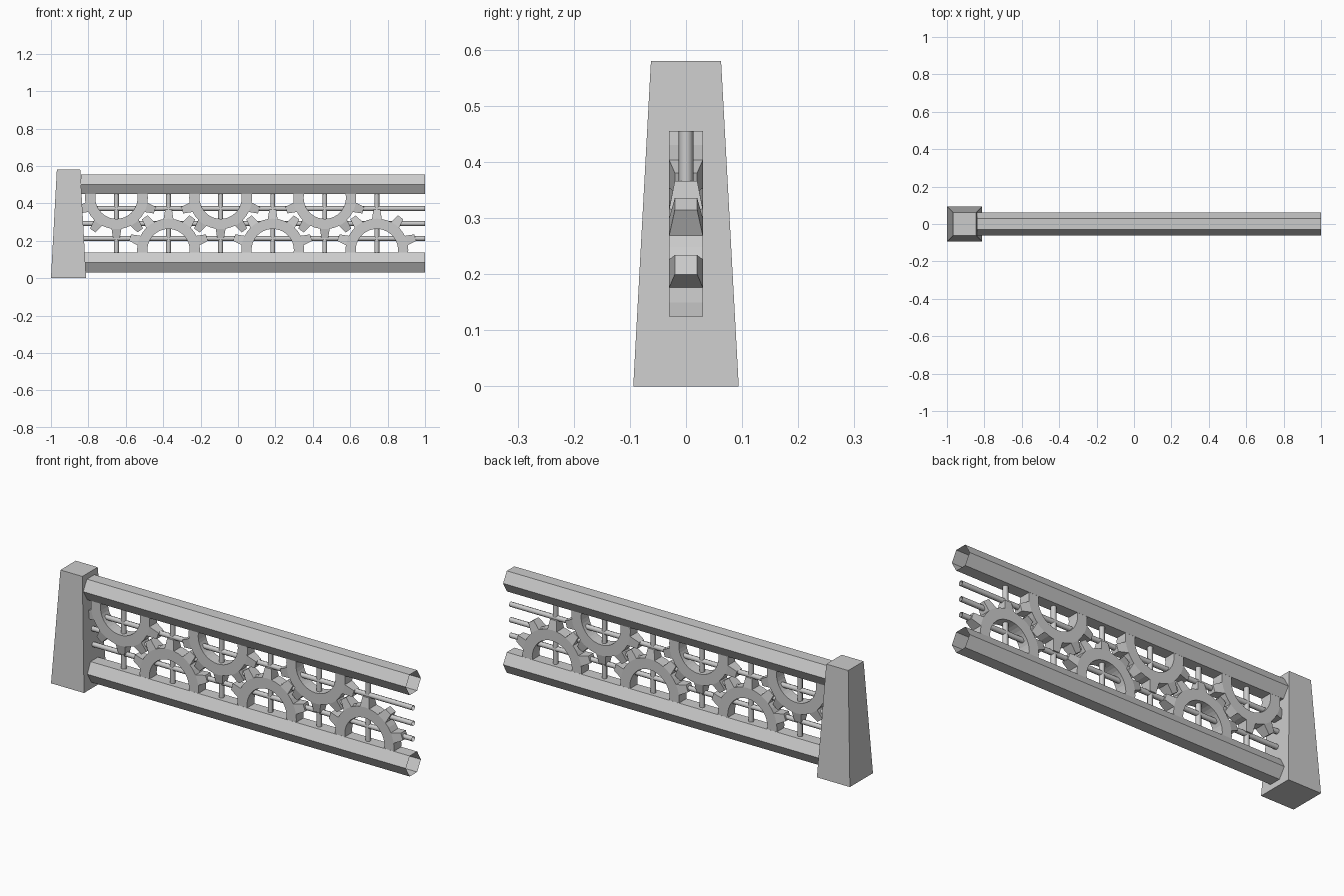
import bpy, bmesh, math
from mathutils import Vector

if "Cube" in bpy.data.objects:
    bpy.data.objects.remove(bpy.data.objects["Cube"])

MID_Z = 0.29
BAR_X = [-0.65 + 0.2785 * i for i in range(6)]


def finish(name, bm, loc=(0, 0, 0)):
    bmesh.ops.recalc_face_normals(bm, faces=bm.faces)
    me = bpy.data.meshes.new(name)
    bm.to_mesh(me)
    bm.free()
    ob = bpy.data.objects.new(name, me)
    ob.location = loc
    bpy.context.collection.objects.link(ob)
    return ob


def tube(name, start, end, radius, sides, turn=0.0, smooth=False):
    """Open-ended prism between two points."""
    a, b = Vector(start), Vector(end)
    axis = (b - a).normalized()
    u = Vector((0, 1, 0))
    w = axis.cross(u)
    bm = bmesh.new()
    rings = []
    for p in (a, b):
        rings.append([bm.verts.new(p + radius * (
            u * math.cos(turn + math.tau * i / sides) + w * math.sin(turn + math.tau * i / sides)))
            for i in range(sides)])
    for i in range(sides):
        j = (i + 1) % sides
        f = bm.faces.new((rings[0][i], rings[0][j], rings[1][j], rings[1][i]))
        f.smooth = smooth
    return finish(name, bm)


def half_gear(name, x, flip):
    """Ten-tooth ring with crowned teeth, sliced off inside the rail."""
    bm = bmesh.new()
    n = 40

    def pt(r, deg, y):
        t = math.radians(deg)
        return bm.verts.new((r * math.cos(t), y, r * math.sin(t)))

    inner = [[pt(0.113, 9 * i, s * 0.03) for i in range(n)] for s in (-1, 1)]
    outer = [[pt(0.168, 9 * i, s * 0.03) for i in range(n)] for s in (-1, 1)]
    for i in range(n):
        j = (i + 1) % n
        for s in (0, 1):
            bm.faces.new((inner[s][i], inner[s][j], outer[s][j], outer[s][i]))
        bm.faces.new((inner[0][i], inner[0][j], inner[1][j], inner[1][i]))
        if i % 4 in (3, 0):  # rim between teeth
            bm.faces.new((outer[0][i], outer[0][j], outer[1][j], outer[1][i]))
    # teeth centred on 18, 54, 90 ... degrees
    for k in range(2, n, 4):
        base = [[outer[s][k + d] for d in (-1, 0, 1)] for s in (0, 1)]
        tip = [[pt(0.217, 9 * k + d, y) for d in (-4.8, 4.8)] for y in (-0.02, 0.02)]
        for s in (0, 1):
            bm.faces.new((base[s][0], tip[s][0], tip[s][1], base[s][2], base[s][1]))
        bm.faces.new((tip[0][0], tip[0][1], tip[1][1], tip[1][0]))
        bm.faces.new((base[0][0], tip[0][0], tip[1][0], base[1][0]))
        bm.faces.new((base[0][2], tip[0][1], tip[1][1], base[1][2]))
    # cut below the centre and close the two feet
    bmesh.ops.bisect_plane(bm, geom=bm.verts[:] + bm.edges[:] + bm.faces[:],
                           plane_co=(0, 0, -0.025), plane_no=(0, 0, 1), clear_inner=True)
    bmesh.ops.holes_fill(bm, edges=[e for e in bm.edges if e.is_boundary])
    if flip:
        for v in bm.verts:
            v.co.z *= -1
    return finish(name, bm, (x, 0, MID_Z + (0.14 if flip else -0.14)))


# tapered end post
bm = bmesh.new()
bmesh.ops.create_cube(bm, size=1)
for v in bm.verts:
    half = 0.0625 if v.co.z > 0 else 0.094
    v.co = (math.copysign(half, v.co.x), math.copysign(half, v.co.y), 0.58 if v.co.z > 0 else 0)
finish("end_post", bm, (-0.906, 0, 0))

# hexagonal rails
for name, z in (("bottom_rail", 0.083), ("top_rail", 0.502)):
    tube(name, (-0.84, 0, z), (1, 0, z), 0.061, 6)

# horizontal rods
for z in (0.212, 0.292, 0.372):
    tube("horizontal_rod", (-0.86, 0, z), (1, 0, z), 0.013, 8, smooth=True)

# vertical rods and alternating gears
for i, x in enumerate(BAR_X):
    tube("vertical_rod", (x, 0, 0.125), (x, 0, 0.455), 0.013, 8, smooth=True)
    half_gear("upper_gear" if i % 2 == 0 else "lower_gear", x, i % 2 == 0)
